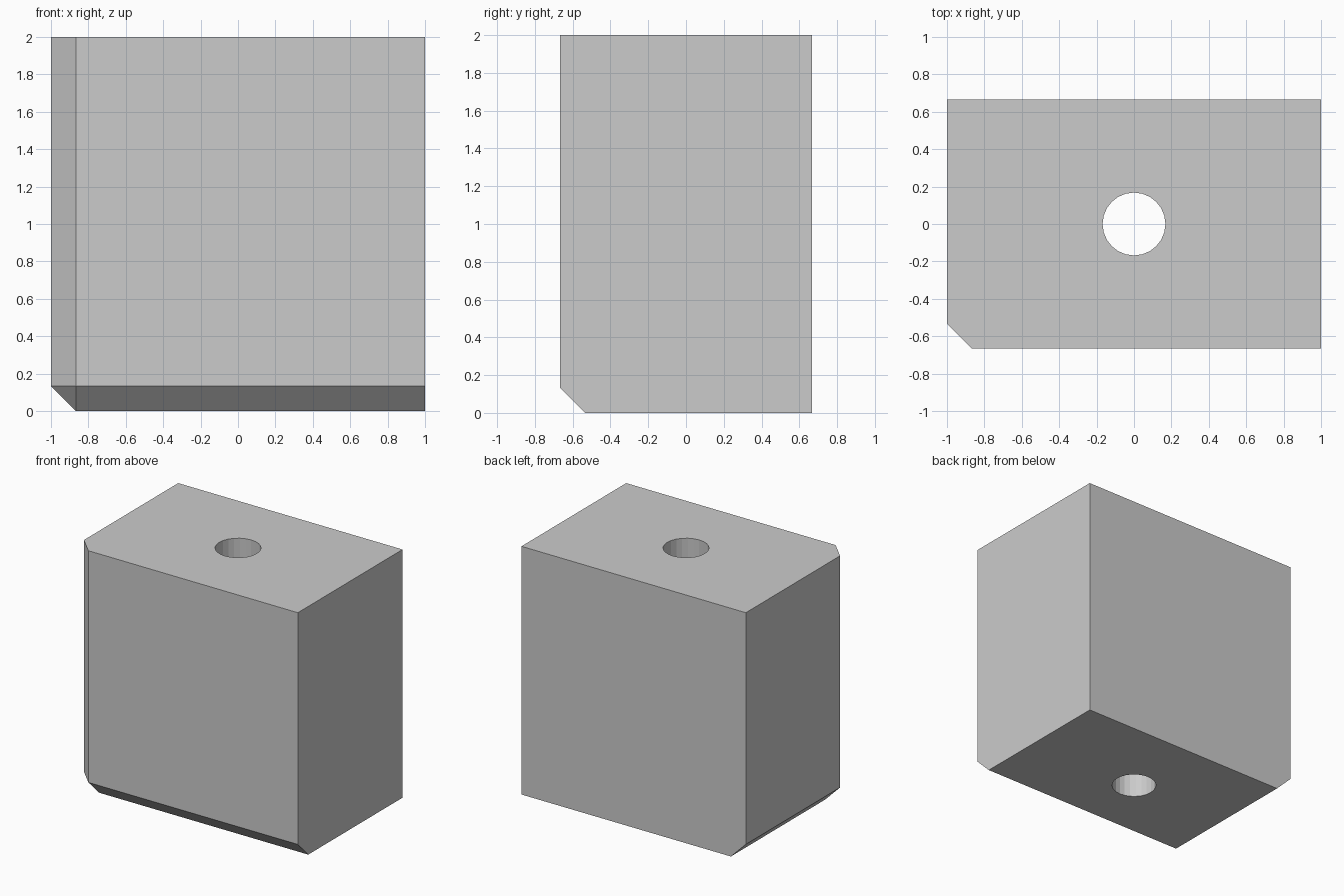
import bpy, bmesh
from mathutils import Matrix, Vector

if "Cube" in bpy.data.objects:
    bpy.data.objects.remove(bpy.data.objects["Cube"])

W, D, H = 2.0, 4 / 3, 2.0
CHAMFER = 0.133
HOLE_R = 0.168

# Block with the three edges meeting at the front left bottom corner chamfered
bm = bmesh.new()
bmesh.ops.create_cube(bm, size=1, matrix=Matrix.Translation((0, 0, H / 2)) @ Matrix.Diagonal((W, D, H, 1)))
corner = min(bm.verts, key=lambda v: (v.co - Vector((-W / 2, -D / 2, 0))).length)
bmesh.ops.bevel(bm, geom=list(corner.link_edges), offset=CHAMFER, offset_type='OFFSET',
                segments=1, profile=0.5, affect='EDGES')
mesh = bpy.data.meshes.new("block")
bm.to_mesh(mesh)
bm.free()
block = bpy.data.objects.new("block", mesh)
bpy.context.collection.objects.link(block)

# Vertical through hole
bpy.ops.mesh.primitive_cylinder_add(vertices=24, radius=HOLE_R, depth=H + 1, location=(0, 0, H / 2))
cutter = bpy.context.object
cutter.name = "hole_cutter"
cutter.hide_render = True

mod = block.modifiers.new("hole", 'BOOLEAN')
mod.operation = 'DIFFERENCE'
mod.solver = 'EXACT'
mod.object = cutter

bpy.ops.object.select_all(action='DESELECT')
block.select_set(True)
bpy.context.view_layer.objects.active = block
bpy.ops.object.modifier_apply(modifier=mod.name)
bpy.data.objects.remove(cutter)
